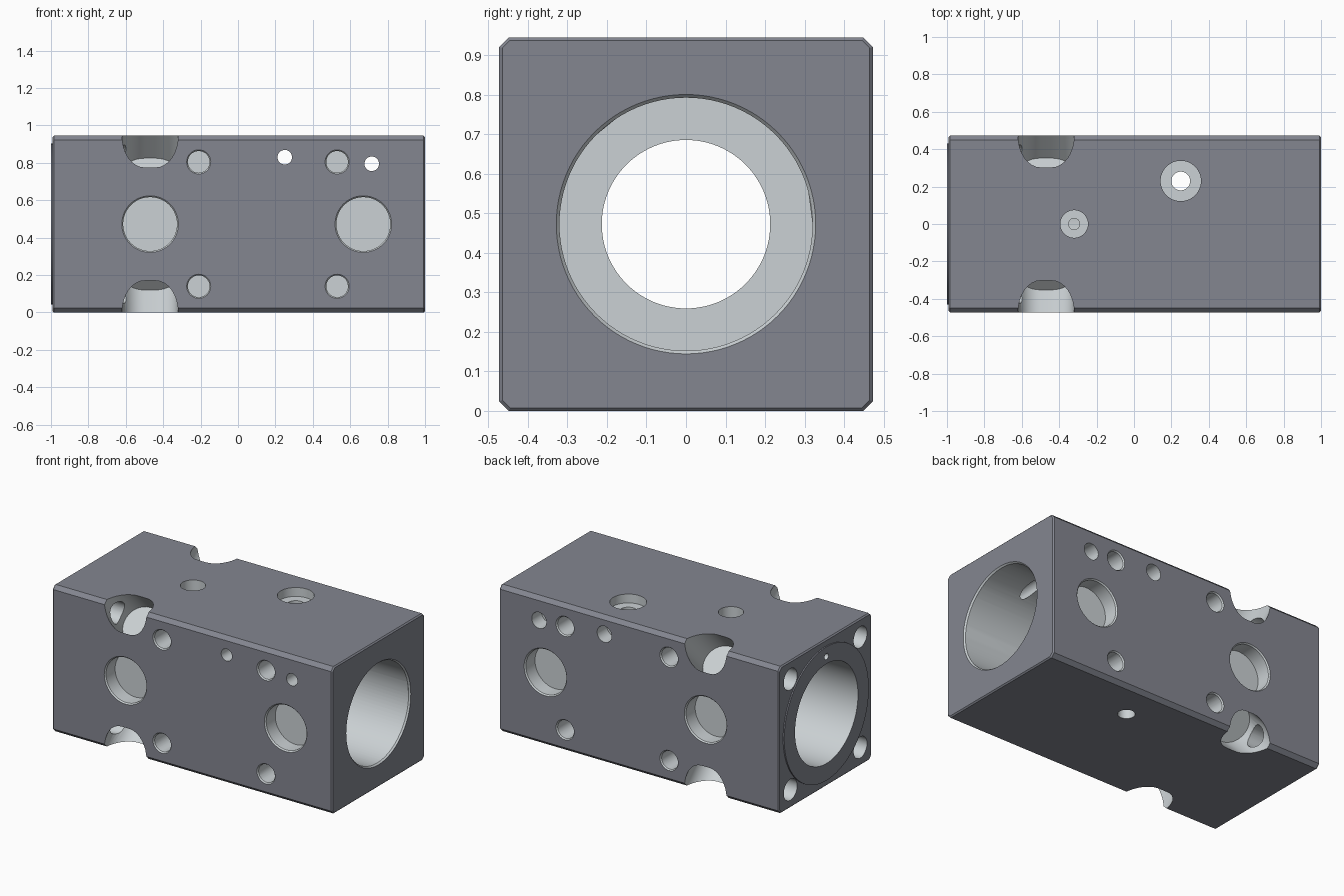
import bpy, bmesh, math
from mathutils import Vector, Matrix

if "Cube" in bpy.data.objects:
    bpy.data.objects.remove(bpy.data.objects["Cube"])

H = 0.945          # block height and depth
C = H / 2          # bore axis height and half depth
OFF = 0.355        # corner bolt offset from the axis


def material(name, rgb):
    m = bpy.data.materials.new(name)
    m.diffuse_color = (*rgb, 1)
    m.use_nodes = True
    m.node_tree.nodes["Principled BSDF"].inputs["Base Color"].default_value = m.diffuse_color
    return m


DARK = material("dark_grey", (0.23, 0.24, 0.28))
LIGHT = material("machined_grey", (0.60, 0.64, 0.66))


def to_object(name, bm, mat):
    bmesh.ops.recalc_face_normals(bm, faces=bm.faces)
    mesh = bpy.data.meshes.new(name)
    bm.to_mesh(mesh)
    bm.free()
    mesh.materials.append(mat)
    ob = bpy.data.objects.new(name, mesh)
    bpy.context.collection.objects.link(ob)
    return ob


def cylinder(a, b, r1, r2=None, seg=48, mat=LIGHT):
    a, b = Vector(a), Vector(b)
    d = b - a
    bm = bmesh.new()
    m = Matrix.Translation((a + b) / 2) @ d.to_track_quat('Z', 'Y').to_matrix().to_4x4()
    bmesh.ops.create_cone(bm, cap_ends=True, segments=seg, radius1=r1,
                          radius2=r1 if r2 is None else r2, depth=d.length, matrix=m)
    return to_object("cutter", bm, mat)


def prism(name, points, direction, mat):
    bm = bmesh.new()
    face = bm.faces.new([bm.verts.new(p) for p in points])
    new = bmesh.ops.extrude_face_region(bm, geom=[face])["geom"]
    bmesh.ops.translate(bm, vec=direction, verts=[v for v in new if isinstance(v, bmesh.types.BMVert)])
    return to_object(name, bm, mat)


def combine(tool, operation='DIFFERENCE'):
    tool.hide_render = True
    mod = block.modifiers.new("cut", 'BOOLEAN')
    mod.operation, mod.solver, mod.object = operation, 'EXACT', tool
    mod.material_mode = 'TRANSFER'
    bpy.context.view_layer.objects.active = block
    bpy.ops.object.modifier_apply(modifier=mod.name)
    bpy.data.objects.remove(tool)


def cut(a, b, r1, r2=None, seg=48):
    combine(cylinder(a, b, r1, r2, seg))


# Block with chamfered long edges and finely chamfered ends
k = C - 0.024
section = [(C, k), (k, C), (-k, C), (-C, k), (-C, -k), (-k, -C), (k, -C), (C, -k)]
block = prism("valve_block", [(-0.992, y, z + C) for y, z in section], (1.992, 0, 0), DARK)
bm = bmesh.new()
bm.from_mesh(block.data)
ends = [e for e in bm.edges if abs(e.verts[0].co.x - e.verts[1].co.x) < 0.01]
bmesh.ops.bevel(bm, geom=ends, offset=0.008, segments=1, affect='EDGES')
bm.to_mesh(block.data)
bm.free()

# Raised round face on the left end
combine(cylinder((-1, 0, C), (-0.9, 0, C), 0.43, seg=96, mat=DARK), 'UNION')

# Main bore from both ends, with a narrower passage between
cut((1.1, 0, C), (0.1, 0, C), 0.32, seg=96)
cut((-1.1, 0, C), (-0.2, 0, C), 0.32, seg=96)
cut((-0.4, 0, C), (0.3, 0, C), 0.213, seg=96)
cut((0.99, 0, C), (1.01, 0, C), 0.32, 0.336, seg=96)

# Diagonal corner pockets (obround outline) with their bolt holes
angles = [math.pi * (i / 16 - 0.5) for i in range(17)]
outline = [(0.03 + 0.12 * math.cos(a), 0.12 * math.sin(a)) for a in angles]
outline += [(-x, -v) for x, v in outline]
s = math.sqrt(0.5)
for sy in (-1, 1):
    for sz in (-1, 1):
        out = Vector((0, sy * s, sz * s))
        side = Vector((0, -sy * s, sz * s))
        base = Vector((-0.47, 0, C)) + out * (C / s - 0.29)
        pts = [base + Vector((x, 0, 0)) + side * v for x, v in outline]
        combine(prism("pocket", pts, out * 0.6, LIGHT))
        y, z = sy * OFF, C + sz * OFF
        cut((-1.1, y, z), (-0.5, y, z), 0.068)

# Small locating hole in the left end
cut((-1.1, 0, 0.84), (-0.88, 0, 0.84), 0.02, seg=24)

# Blind ports and bolt holes on front and back
for sy in (-1, 1):
    for x in (-0.47, 0.67):
        cut((x, sy * 0.6, C), (x, sy * (C - 0.1), C), 0.144, seg=64)
        cut((x, sy * (C + 0.002), C), (x, sy * (C - 0.008), C), 0.153, 0.144, seg=64)
    for x in (-0.21, 0.53):
        for z in (0.14, 0.805):
            cut((x, sy * 0.6, z), (x, sy * (C - 0.17), z), 0.058)
            cut((x, sy * (C + 0.002), z), (x, sy * (C - 0.008), z), 0.066, 0.058)

# Cross pins running front to back, wider at the back
for x, z in ((0.25, 0.83), (0.715, 0.795)):
    cut((x, -0.6, z), (x, 0.6, z), 0.039, seg=32)
    cut((x, 0.6, z), (x, C - 0.1, z), 0.052, seg=32)

# Stepped holes in the top
cut((0.25, 0.23, 1.1), (0.25, 0.23, 0.888), 0.108)
cut((0.25, 0.23, 1.0), (0.25, 0.23, -0.1), 0.05)
cut((-0.32, 0, 1.1), (-0.32, 0, 0.86), 0.074)
cut((-0.32, 0, 1.0), (-0.32, 0, 0.7), 0.03)

# Smooth bores, crisp edges
bpy.ops.object.select_all(action='DESELECT')
block.select_set(True)
bpy.context.view_layer.objects.active = block
bpy.ops.object.shade_smooth_by_angle(angle=math.radians(25))
